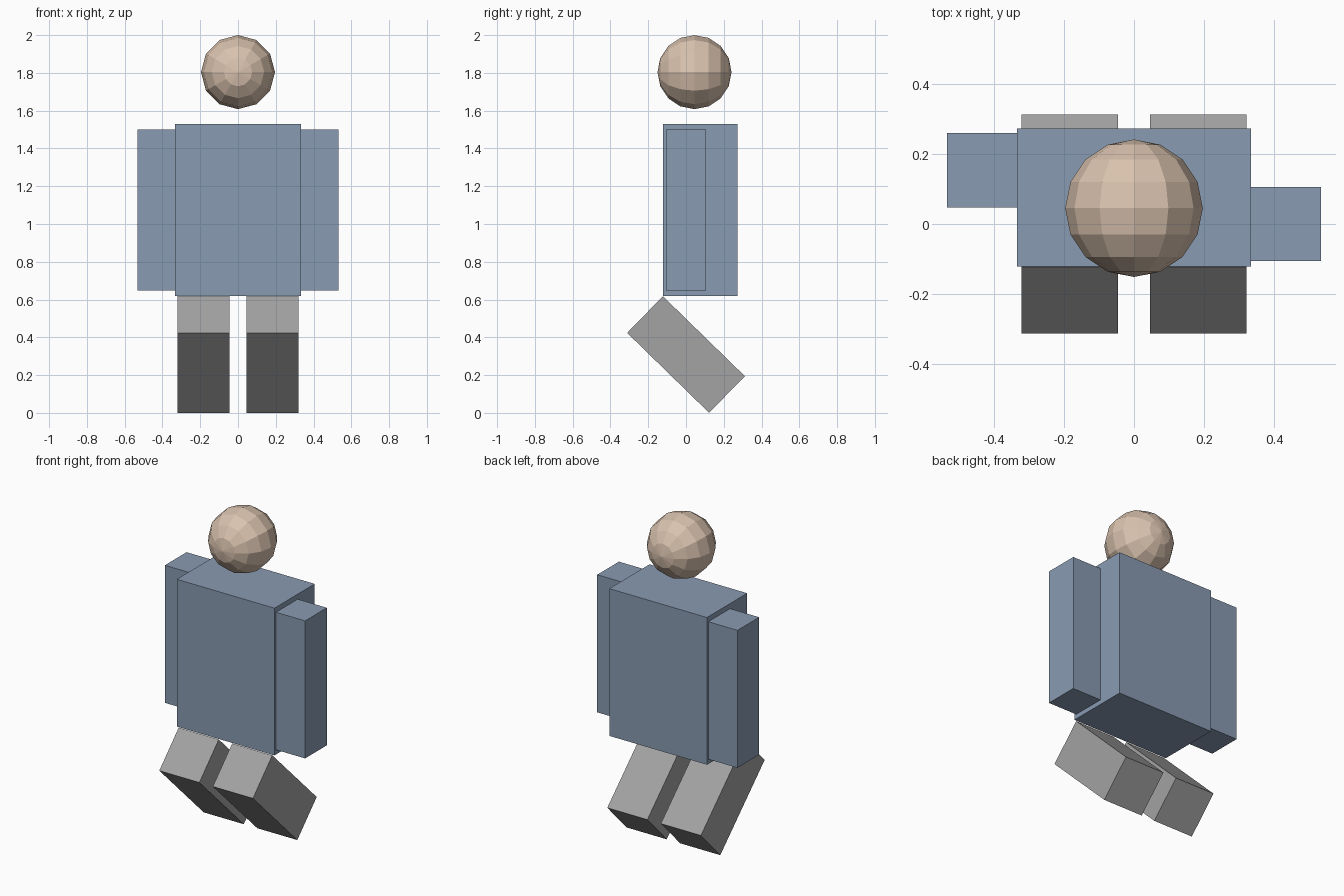
import bpy, math

if "Cube" in bpy.data.objects:
    bpy.data.objects.remove(bpy.data.objects["Cube"])

def srgb(r, g, b):
    lin = [(c / 255 / 12.92) if c / 255 <= 0.04045 else ((c / 255 + 0.055) / 1.055) ** 2.4 for c in (r, g, b)]
    return (*lin, 1.0)

def material(name, rgb):
    m = bpy.data.materials.new(name)
    m.diffuse_color = srgb(*rgb)
    m.use_nodes = True
    m.node_tree.nodes["Principled BSDF"].inputs["Base Color"].default_value = m.diffuse_color
    return m

skin = material("skin tan", (217, 194, 174))
cloth = material("dusty blue", (137, 155, 178))
grey = material("medium grey", (163, 163, 163))

def finish(name, mat):
    ob = bpy.context.object
    ob.name = name
    ob.data.materials.append(mat)
    return ob

def box(name, centre, size, mat, tilt=0.0):
    bpy.ops.mesh.primitive_cube_add(size=1, location=centre)
    ob = finish(name, mat)
    ob.scale = size
    ob.rotation_euler.x = tilt
    return ob

# Torso
box("torso", (0, 0.0755, 1.075), (0.668, 0.393, 0.91), cloth)

# Arms: one carried forward, one carried back
for name, side, y in (("right_arm", 1, 0.0), ("left_arm", -1, 0.153)):
    box(name, (side * 0.4335, y, 1.074), (0.199, 0.212, 0.85), cloth)

# Legs: both tilted, feet swung backwards
for name, side in (("right_leg", 1), ("left_leg", -1)):
    box(name, (side * 0.183, 0, 0.309), (0.274, 0.606, 0.271), grey, math.radians(-44.3))

# Head: low-poly ball floating above the torso, poles at front and back
bpy.ops.mesh.primitive_uv_sphere_add(segments=12, ring_count=8, radius=0.196,
                                     location=(0, 0.045, 1.804),
                                     rotation=(math.radians(90), 0, 0))
finish("head", skin)
